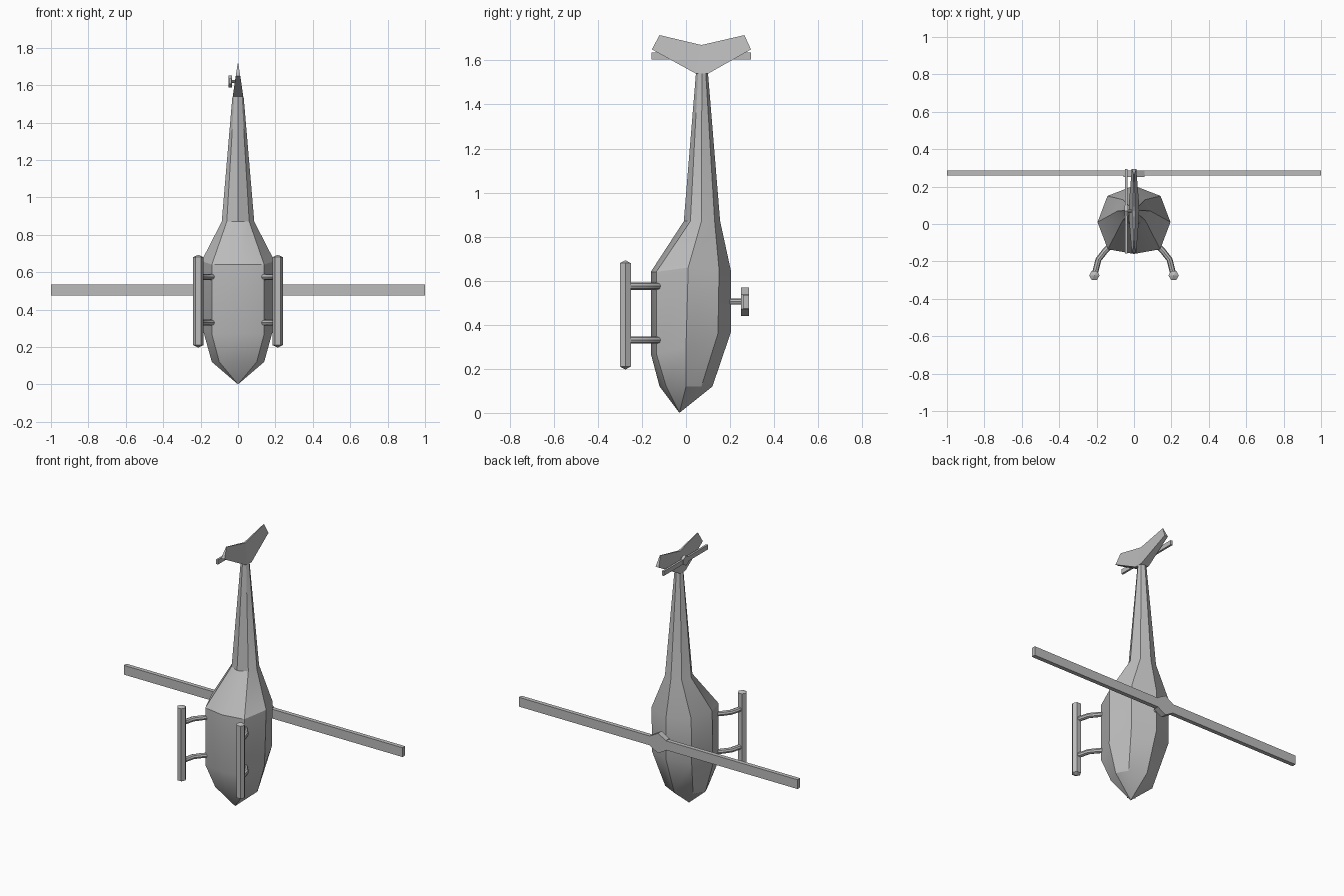
import bpy, bmesh, math
from mathutils import Vector

if "Cube" in bpy.data.objects:
    bpy.data.objects.remove(bpy.data.objects["Cube"])

grey = bpy.data.materials.new("plain grey")
grey.diffuse_color = (0.5, 0.5, 0.5, 1)
grey.use_nodes = True
grey.node_tree.nodes["Principled BSDF"].inputs["Base Color"].default_value = grey.diffuse_color


def make(name, verts, faces, smooth=False):
    """Mesh object with outward normals and the shared colour."""
    me = bpy.data.meshes.new(name)
    me.from_pydata([tuple(v) for v in verts], [], faces)
    bm = bmesh.new()
    bm.from_mesh(me)
    bmesh.ops.recalc_face_normals(bm, faces=bm.faces)
    bm.to_mesh(me)
    bm.free()
    me.materials.append(grey)
    ob = bpy.data.objects.new(name, me)
    bpy.context.collection.objects.link(ob)
    if smooth:
        bpy.ops.object.select_all(action='DESELECT')
        ob.select_set(True)
        bpy.context.view_layer.objects.active = ob
        bpy.ops.object.shade_smooth_by_angle(angle=math.radians(30))
    return ob


def loft(name, rings, start=None, end=None, smooth=False):
    """Skin equal rings; ends close to a point or a flat cap."""
    n = len(rings[0])
    verts = [p for r in rings for p in r]
    faces = [(k*n+i, k*n+(i+1) % n, (k+1)*n+(i+1) % n, (k+1)*n+i)
             for k in range(len(rings)-1) for i in range(n)]
    for tip, base in ((start, 0), (end, (len(rings)-1)*n)):
        if tip is None:
            faces.append(tuple(range(base, base+n)))
        else:
            verts.append(tip)
            faces += [(base+i, base+(i+1) % n, len(verts)-1) for i in range(n)]
    return make(name, verts, faces, smooth)


def tube(name, path, r, sides, tip=0, smooth=False):
    """Polygonal tube along points, with optional pointed ends."""
    path = [Vector(p) for p in path]
    rings = []
    for i, p in enumerate(path):
        d = (path[min(i+1, len(path)-1)] - path[max(i-1, 0)]).normalized()
        u = Vector((1, 0, 0)) if abs(d.x) < 0.5 and abs(d.z) > 0.5 else Vector((0, 0, 1))
        u = (u - d*u.dot(d)).normalized()
        v = d.cross(u)
        rings.append([p + (u*math.cos(a) + v*math.sin(a))*r
                      for a in (2*math.pi*k/sides for k in range(sides))])
    a = b = None
    if tip:
        a = path[0] + (path[0]-path[1]).normalized()*tip
        b = path[-1] + (path[-1]-path[-2]).normalized()*tip
    return loft(name, rings, a, b, smooth)


def box(name, lo, hi):
    v = [(x, y, z) for x in (lo[0], hi[0]) for y in (lo[1], hi[1]) for z in (lo[2], hi[2])]
    return make(name, v, [(0, 1, 3, 2), (4, 6, 7, 5), (0, 4, 5, 1),
                          (2, 3, 7, 6), (0, 2, 6, 4), (1, 5, 7, 3)])


# Fuselage and tail boom: half sections from belly to back, mirrored in x
halves = [
    [(0, -.12, .12), (.10, -.09, .12), (.14, 0, .12), (.10, .07, .12), (0, .12, .12)],
    [(0, -.16, .27), (.14, -.135, .27), (.19, 0, .30), (.142, .145, .36), (0, .205, .37)],
    [(0, -.16, .64), (.14, -.135, .64), (.195, .01, .66), (.142, .15, .65), (0, .205, .64)],
    [(0, -.01, .87), (.06, .02, .87), (.087, .07, .87), (.06, .13, .87), (0, .155, .87)],
    [(0, .045, 1.54), (.02, .055, 1.54), (.03, .072, 1.54), (.02, .09, 1.54), (0, .1, 1.54)],
]
rings = [h + [(-x, y, z) for x, y, z in h[3:0:-1]] for h in halves]
loft("fuselage", rings, start=(0, -.03, 0), smooth=True)

# Swept tail fin: (y, z, half thickness), thinning towards the trailing edge
fin = [(.045, 1.54, .028), (-.155, 1.65, .012), (-.12, 1.715, .002), (.07, 1.67, .006),
       (.265, 1.715, .002), (.295, 1.65, .012), (.1, 1.54, .028)]
n = len(fin)
sides = [(0, 1, 2, 3), (3, 4, 5, 6), (0, 3, 6)]
make("tail_fin", [(s*t, y, z) for s in (1, -1) for y, z, t in fin],
     sides + [tuple(i+n for i in f) for f in sides]
     + [(i, (i+1) % n, (i+1) % n+n, i+n) for i in range(n)])

# Main rotor
box("main_rotor_blade", (-1, .258, .475), (1, .285, .535))
tube("main_rotor_hub", [(0, .25, .505), (0, .287, .505)], .065, 6)
tube("main_rotor_shaft", [(0, .18, .505), (0, .26, .505)], .014, 8, smooth=True)

# Tail rotor
box("tail_rotor_blade", (-.047, -.157, 1.605), (-.034, .295, 1.635))
tube("tail_rotor_hub", [(-.05, .07, 1.62), (-.031, .07, 1.62)], .032, 6)
tube("tail_rotor_shaft", [(-.04, .07, 1.62), (0, .07, 1.62)], .008, 8, smooth=True)

# Landing skids and their bent struts
for side, s in (("right", 1), ("left", -1)):
    tube(side + "_skid", [(s*.212, -.275, .21), (s*.212, -.275, .68)], .028, 6, tip=.013)
    for pos, z in (("front", .33), ("rear", .575)):
        tube(f"{side}_{pos}_strut",
             [(s*.12, -.11, z), (s*.155, -.145, z), (s*.19, -.19, z), (s*.209, -.265, z)],
             .016, 8, smooth=True)
